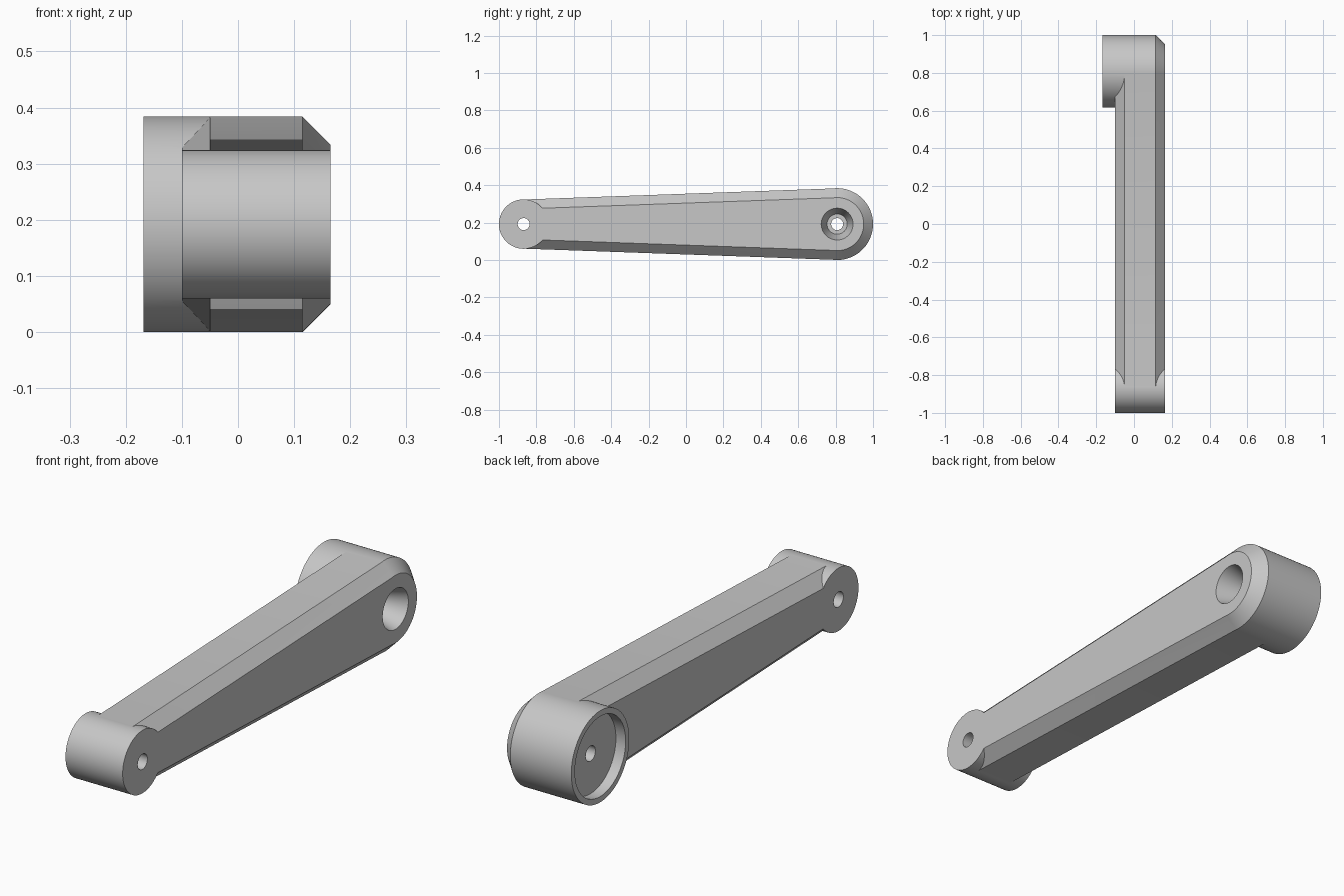
import bpy, bmesh
from math import acos, cos, sin, pi

cube = bpy.data.objects.get("Cube")
if cube:
    bpy.data.objects.remove(cube, do_unlink=True)

SEG = 96
MID_Z = 0.192
BIG_Y, BIG_R = 0.808, 0.192
SMALL_Y, SMALL_R = -0.868, 0.132
LEFT_X, RIGHT_X = 0.165, -0.10
BEVEL = 0.05

grey = bpy.data.materials.new("satin_grey")
grey.use_nodes = True
colour = (0.57, 0.57, 0.57, 1)
grey.diffuse_color = colour
grey.node_tree.nodes["Principled BSDF"].inputs["Base Color"].default_value = colour


def loft(name, rings):
    """Skin a list of equal rings of points and cap both ends."""
    bm = bmesh.new()
    loops = [[bm.verts.new(p) for p in ring] for ring in rings]
    n = len(loops[0])
    for a, b in zip(loops, loops[1:]):
        for i in range(n):
            j = (i + 1) % n
            bm.faces.new((a[i], a[j], b[j], b[i]))
    bm.faces.new(loops[0])
    bm.faces.new(loops[-1])
    bmesh.ops.recalc_face_normals(bm, faces=bm.faces)
    mesh = bpy.data.meshes.new(name)
    bm.to_mesh(mesh)
    bm.free()
    mesh.materials.append(grey)
    ob = bpy.data.objects.new(name, mesh)
    bpy.context.collection.objects.link(ob)
    return ob


def turned(name, y, profile):
    """Turn (x, radius) steps about an axis along x."""
    return loft(name, [[(x, y + r * cos(2 * pi * i / SEG), MID_Z + r * sin(2 * pi * i / SEG))
                        for i in range(SEG)] for x, r in profile])


def outline(x, inset):
    """Tapered outline wrapped round the two ends."""
    t = acos((SMALL_R - BIG_R) / (BIG_Y - SMALL_Y))
    half = SEG // 2
    points = []
    for y, r, start, end in ((BIG_Y, BIG_R, -t, t), (SMALL_Y, SMALL_R, t, 2 * pi - t)):
        for i in range(half + 1):
            a = start + (end - start) * i / half
            points.append((x, y + (r - inset) * cos(a), MID_Z + (r - inset) * sin(a)))
    return points


def combine(target, other, operation):
    mod = target.modifiers.new(operation.lower(), "BOOLEAN")
    mod.operation = operation
    mod.solver = "EXACT"
    mod.object = other
    bpy.context.view_layer.objects.active = target
    bpy.ops.object.modifier_apply(modifier=mod.name)
    bpy.data.objects.remove(other, do_unlink=True)


# Tapered bar with bevelled long edges, just inside the round ends
GAP = 0.0008
arm = loft("crank_arm", [outline(RIGHT_X, BEVEL + GAP), outline(RIGHT_X + BEVEL, GAP),
                         outline(LEFT_X - BEVEL, GAP), outline(LEFT_X, BEVEL + GAP)])

# Large boss with one bevelled rim, and plain small eye
boss = turned("large_boss", BIG_Y, [(-0.168, BIG_R), (LEFT_X - BEVEL, BIG_R),
                                    (LEFT_X, BIG_R - BEVEL)])
eye = turned("small_eye", SMALL_Y, [(RIGHT_X, SMALL_R), (LEFT_X, SMALL_R)])
combine(arm, boss, "UNION")
combine(arm, eye, "UNION")

# Shallow recess, through hole and tapered socket in the boss
bore = turned("boss_bore", BIG_Y, [(-0.2, 0.168), (-0.123, 0.168), (-0.123, 0.032),
                                   (0.065, 0.032), (0.065, 0.054), (0.165, 0.085),
                                   (0.195, 0.094)])
combine(arm, bore, "DIFFERENCE")

# Through hole in the eye
pin_hole = turned("eye_hole", SMALL_Y, [(-0.2, 0.032), (0.2, 0.032)])
combine(arm, pin_hole, "DIFFERENCE")

bpy.ops.object.select_all(action="DESELECT")
arm.select_set(True)
bpy.context.view_layer.objects.active = arm
bpy.ops.object.shade_smooth_by_angle(angle=pi / 7)
